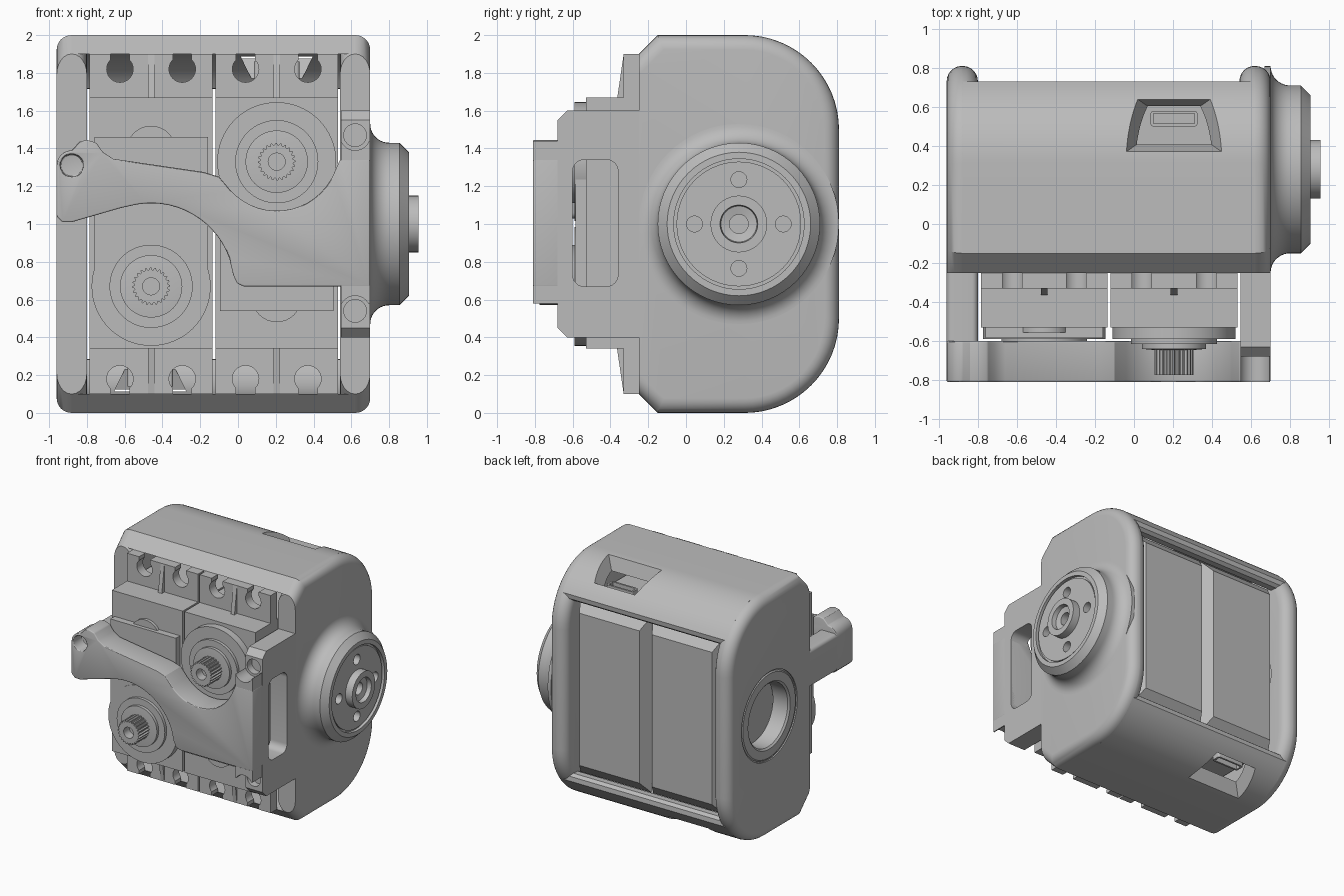
import bpy, bmesh, math

if "Cube" in bpy.data.objects:
    bpy.data.objects.remove(bpy.data.objects["Cube"])

grey = bpy.data.materials.new("plain_grey")
grey.diffuse_color = (0.5, 0.5, 0.5, 1)
grey.use_nodes = True
grey.node_tree.nodes["Principled BSDF"].inputs["Base Color"].default_value = grey.diffuse_color
MID = -0.13            # x centre of the housing


def place(axis, u, v, h):
    return {'x': (h, u, v), 'y': (u, h, v), 'z': (u, v, h)}[axis]


def finish(name, bm, bevel=0, cuts=(), angle=30):
    """Mesh to object, bevel and cut it, then smooth it by angle."""
    bmesh.ops.recalc_face_normals(bm, faces=bm.faces)
    me = bpy.data.meshes.new(name)
    bm.to_mesh(me)
    bm.free()
    ob = bpy.data.objects.new(name, me)
    bpy.context.collection.objects.link(ob)
    for c in cuts:
        m = ob.modifiers.new("cut", 'BOOLEAN')
        m.operation, m.solver, m.object = 'DIFFERENCE', 'EXACT', c
    if bevel:
        m = ob.modifiers.new("bevel", 'BEVEL')
        m.width, m.segments, m.limit_method = bevel, 3, 'ANGLE'
        m.angle_limit = math.radians(35)
    if ob.modifiers:
        dg = bpy.context.evaluated_depsgraph_get()
        ob.data = bpy.data.meshes.new_from_object(ob.evaluated_get(dg))
        ob.modifiers.clear()
    for c in cuts:
        bpy.data.objects.remove(c)
    ob.data.materials.clear()
    ob.data.materials.append(grey)
    for p in ob.data.polygons:
        p.use_smooth = True
    ob.data.set_sharp_from_angle(angle=math.radians(angle))
    return ob


def prism_bm(pts, lo, hi, axis, pts2=None):
    bm = bmesh.new()
    a = [bm.verts.new(place(axis, u, v, lo)) for u, v in pts]
    b = [bm.verts.new(place(axis, u, v, hi)) for u, v in (pts2 or pts)]
    bm.faces.new(a)
    bm.faces.new(b)
    n = len(a)
    for i in range(n):
        bm.faces.new((a[i], a[(i + 1) % n], b[(i + 1) % n], b[i]))
    return bm


def prism(name, pts, lo, hi, axis, pts2=None, **kw):
    return finish(name, prism_bm(pts, lo, hi, axis, pts2), **kw)


def rect(u0, u1, v0, v1):
    return [(u0, v0), (u1, v0), (u1, v1), (u0, v1)]


def arc(cu, cv, r, a0, a1, n=16):
    return [(cu + r * math.cos(math.radians(a0 + (a1 - a0) * i / n)),
             cv + r * math.sin(math.radians(a0 + (a1 - a0) * i / n))) for i in range(n + 1)]


def round_rect(u0, u1, v0, v1, r):
    return (arc(u1 - r, v1 - r, r, 0, 90, 6) + arc(u0 + r, v1 - r, r, 90, 180, 6)
            + arc(u0 + r, v0 + r, r, 180, 270, 6) + arc(u1 - r, v0 + r, r, 270, 360, 6))


def rod(u, v, r, lo, hi, axis, n=40):
    return prism("cutter", arc(u, v, r, 0, 360 - 360 / n, n - 1), lo, hi, axis)


def block(name, x0, x1, y0, y1, z0, z1, **kw):
    return prism(name, rect(x0, x1, y0, y1), z0, z1, 'z', **kw)


def lathe(name, prof, u, v, axis, n=64, cuts=(), closed=False):
    """Spin (radius, height) points around an axis through (u, v)."""
    bm = bmesh.new()
    rings = [[bm.verts.new(place(axis, u + r * math.cos(2 * math.pi * i / n),
                                 v + r * math.sin(2 * math.pi * i / n), h))
              for i in range(n)] for r, h in prof]
    pairs = list(zip(rings, rings[1:])) + ([(rings[-1], rings[0])] if closed else [])
    for a, b in pairs:
        for i in range(n):
            bm.faces.new((a[i], a[(i + 1) % n], b[(i + 1) % n], b[i]))
    if not closed:
        bm.faces.new(rings[0])
        bm.faces.new(rings[-1])
    return finish(name, bm, cuts=cuts)


# side walls: the housing outline with a full-round rim
outline = ([(-0.25, 0.1), (-0.15, 0)] + arc(0.31, 0.5, 0.5, 270, 360)
           + arc(0.31, 1.5, 0.5, 0, 90) + [(-0.15, 2), (-0.25, 1.9)])


def wall(name, x0, x1, cuts=()):
    bm = prism_bm(outline, x0, x1, 'x')
    bmesh.ops.recalc_face_normals(bm, faces=bm.faces)
    rim = [e for e in bm.edges if abs(e.verts[0].co.x - e.verts[1].co.x) < 1e-5
           and max(v.co.y for v in e.verts) > -0.24]
    bmesh.ops.bevel(bm, geom=rim, offset=0.078, segments=6, profile=0.5,
                    affect='EDGES', clamp_overlap=False)
    finish(name, bm, cuts=cuts)


wall("left_wall", -0.96, -0.80, [rod(0.28, 1, 0.365, -1.1, -0.7, 'x', 64)])
wall("right_wall", 0.54, 0.70)
lathe("bearing_ring", [(0.355, -0.95), (0.345, -0.958), (0.275, -0.958), (0.26, -0.945),
                       (0.26, -0.81), (0.365, -0.81), (0.365, -0.95)], 0.28, 1, 'x', closed=True)

# top and bottom shells, each with a sloped cable pocket and a connector
shell = ([(-0.25, 1.9), (-0.15, 2.0)] + arc(0.31, 1.5, 0.5, 90, 33, 12)
         + [(0.725, 1.735), (0.70, 1.715)] + arc(0.31, 1.5, 0.40, 33, 90, 10))
for name, s, cx in (("top", 1, 0.205), ("bottom", -1, -0.465)):
    flip = lambda z: 1 + s * (z - 1)
    pocket = prism("cutter", rect(cx - 0.26, cx + 0.26, 0.36, 0.69), flip(2.03), flip(1.70), 'z',
                   rect(cx - 0.10, cx + 0.10, 0.47, 0.58))
    prism(name + "_shell", [(y, flip(z)) for y, z in shell], -0.88, 0.62, 'x', cuts=[pocket])
    prism(name + "_connector", round_rect(cx - 0.12, cx + 0.12, 0.50, 0.58, 0.015),
          flip(1.67), flip(1.86), 'z',
          cuts=[prism("cutter", rect(cx - 0.105, cx + 0.105, 0.515, 0.565),
                      flip(1.80), flip(1.9), 'z')])


# two geared motors, the second turned half a turn
def motor(name, cx, s):
    Z = lambda z: 1 + s * (z - 1)
    x0, x1 = cx - 0.325, cx + 0.325
    block(name + "_case", x0, x1, -0.53, 0.62, 0.34, 1.67)
    prism(name + "_back_cover", rect(x0, x1, 0.27, 1.73), 0.62, 0.71, 'y',
          rect(x0 + 0.05, x1 - 0.05, 0.37, 1.63))
    cuts = []
    for dx in (-0.165, 0.165):
        for z, e in ((1.82, 1.95), (0.18, 0.05)):
            cuts.append(rod(cx + dx, z, 0.07, -0.4, -0.2, 'y'))
            cuts.append(block("cutter", cx + dx - 0.05, cx + dx + 0.05, -0.4, -0.2,
                              min(z, e), max(z, e)))
    block(name + "_flange", x0, x1, -0.33, -0.25, 0.1, 1.9, cuts=cuts)
    for e in (1, -1):
        prism(name + "_rib", [(-0.32, 1 + e * 0.9), (-0.33, 1 + e * 0.9),
                              (-0.365, 1 + e * 0.66), (-0.32, 1 + e * 0.66)],
              cx - 0.017, cx + 0.017, 'x')
    z0, z1 = sorted((Z(0.67), Z(1.46)))
    block(name + "_gear_cover", cx - 0.30, cx + 0.30, -0.585, -0.52, z0, z1)
    lathe(name + "_gear_bump", [(0.13, -0.5), (0.13, -0.555)], cx, Z(1.39), 'y', 32)
    lathe(name + "_output_collar",
          [(0.315, -0.5), (0.315, -0.59), (0.22, -0.59), (0.22, -0.615),
           (0.165, -0.615), (0.165, -0.64), (0.11, -0.645)], cx, Z(0.67), 'y')
    teeth = [(cx + r * math.cos(i * math.pi / 48), Z(0.67) + r * math.sin(i * math.pi / 48))
             for i in range(96) for r in [0.10 if i % 4 < 2 else 0.088]]
    prism(name + "_splined_shaft", teeth, -0.63, -0.775, 'y',
          cuts=[rod(cx, Z(0.67), 0.045, -0.70, -0.85, 'y')])


motor("left_motor", -0.46, 1)
motor("right_motor", 0.205, -1)

# forward part of the right wall with its slot and screw holes
side = [(-0.25, 0.4), (-0.63, 0.4), (-0.68, 0.45), (-0.68, 1.55), (-0.63, 1.6), (-0.25, 1.6)]
prism("right_wall_front", side, 0.545, 0.70, 'x',
      cuts=[prism("cutter", round_rect(-0.60, -0.36, 0.67, 1.34, 0.06), 0.4, 0.8, 'x'),
            rod(0.62, 1.47, 0.06, -0.72, -0.62, 'y'), rod(0.62, 0.54, 0.06, -0.72, -0.62, 'y')])

# curved front arm
arm = ([(0.699, 0.67), (0.699, 1.34), (0.54, 1.34), (0.50, 1.25)]
       + arc(0.205, 1.40, 0.33, -30, -138, 14)
       + [(-0.10, 1.25), (-0.18, 1.275), (-0.66, 1.345), (-0.715, 1.38), (-0.75, 1.43),
          (-0.80, 1.445), (-0.84, 1.435)]
       + arc(-0.88, 1.31, 0.08, 90, 180, 6)
       + [(-0.96, 1.04), (-0.93, 1.01), (-0.88, 1.01), (-0.62, 1.085)]
       + arc(-0.46, 0.67, 0.44, 100, 20, 14)
       + [(-0.025, 0.73), (-0.005, 0.685), (0.03, 0.67)])
prism("front_arm", arm, -0.81, -0.60, 'y', bevel=0.02,
      cuts=[rod(-0.88, 1.31, 0.06, -0.85, -0.70, 'y')])
for name, z0, z1, hz in (("upper", 1.335, 1.44, 1.47), ("lower", 0.58, 0.675, 0.54)):
    block(name + "_arm_tab", 0.545, 0.698, -0.81, -0.66, z0, z1,
          cuts=[rod(0.62, hz, 0.08, -0.9, -0.6, 'y')])
prism("arm_post", round_rect(-0.96, -0.80, 1.03, 1.34, 0.03), -0.25, -0.62, 'y')

# output hub on the right with a flared base
flare = [(0.53 - 0.1 * math.sin(i * math.pi / 20), 0.80 - 0.1 * math.cos(i * math.pi / 20))
         for i in range(11)]
holes = [rod(0.28 + dy, 1 + dz, 0.042, 0.83, 1.0, 'x', 24)
         for dy, dz in ((0.235, 0), (-0.235, 0), (0, 0.235), (0, -0.235))]
lathe("output_hub", [(0.53, 0.67)] + flare
      + [(0.43, 0.855), (0.38, 0.905), (0.345, 0.905), (0.345, 0.88), (0.33, 0.88),
         (0.33, 0.893), (0.15, 0.893), (0.15, 0.955), (0.10, 0.955), (0.095, 0.92),
         (0.05, 0.91), (0.05, 0.80)], 0.28, 1, 'x', cuts=holes)
